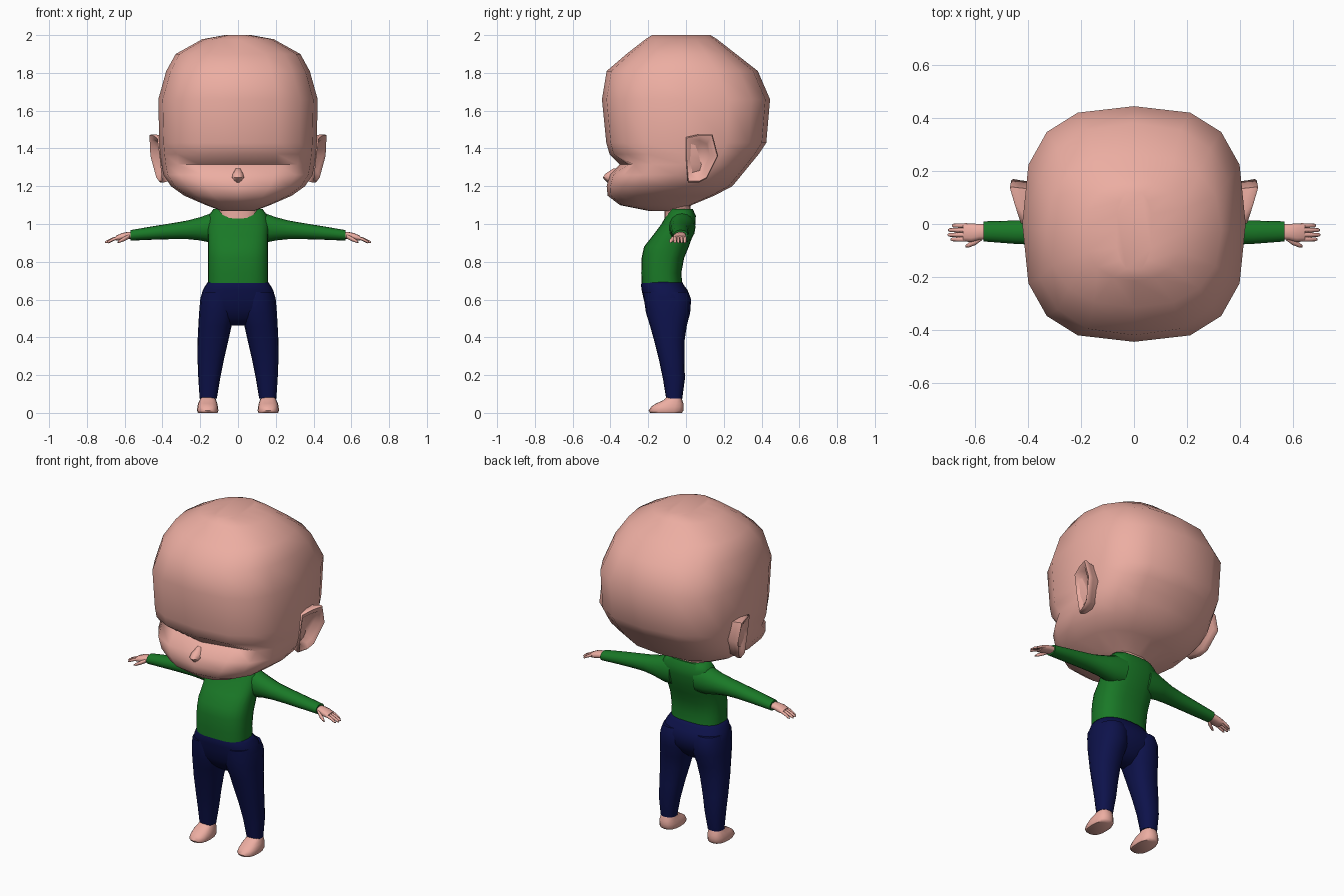
import bpy, bmesh, math
from mathutils import Vector


def material(name, color):
    m = bpy.data.materials.new(name)
    m.diffuse_color = (*color, 1)
    return m


SKIN = material("skin", (0.84, 0.42, 0.36))
GREEN = material("green_cloth", (0.01, 0.19, 0.02))
NAVY = material("navy_cloth", (0.004, 0.006, 0.07))


def ring(c, u, v, n=2.3, segs=16, axis="Z"):
    """Superellipse section at height c (axis Z: u=x, v=y; axis X: u=y, v=z)."""
    pts = []
    for i in range(segs):
        t = 2 * math.pi * i / segs
        k, s = math.cos(t), math.sin(t)
        a = (u[0] + u[1]) / 2 + (u[1] - u[0]) / 2 * math.copysign(abs(k) ** (2 / n), k)
        b = (v[0] + v[1]) / 2 + (v[1] - v[0]) / 2 * math.copysign(abs(s) ** (2 / n), s)
        pts.append(Vector((a, b, c) if axis == "Z" else (c, a, b)))
    return pts


def build(name, lofts, mat, mirror=False, sharp=60):
    """Skin each list of loops into a capped tube, all in one object."""
    bm = bmesh.new()
    for loops in lofts:
        rows = [[bm.verts.new(p) for p in loop] for loop in loops]
        for a, b in zip(rows, rows[1:]):
            for i in range(len(a)):
                j = (i + 1) % len(a)
                bm.faces.new((a[i], a[j], b[j], b[i]))
        bm.faces.new(rows[0])
        bm.faces.new(rows[-1])
    bmesh.ops.recalc_face_normals(bm, faces=bm.faces)
    me = bpy.data.meshes.new(name)
    bm.to_mesh(me)
    bm.free()
    for p in me.polygons:
        p.use_smooth = True
    me.set_sharp_from_angle(angle=math.radians(sharp))
    me.materials.append(mat)
    ob = bpy.data.objects.new(name, me)
    bpy.context.collection.objects.link(ob)
    if mirror:
        ob.modifiers.new("mirror", "MIRROR")
    return ob


# Head: z, half width, front y, back y, squareness
head_rows = [
    (2.0, .07, -.18, .13, 2.2), (1.978, .19, -.215, .165, 2.2),
    (1.90, .33, -.315, .265, 2.4), (1.81, .38, -.42, .38, 2.5),
    (1.66, .422, -.445, .445, 2.8), (1.43, .417, -.422, .425, 2.8),
    (1.37, .412, -.405, .385, 2.8), (1.315, .405, -.35, .34, 2.8),
    (1.26, .395, -.405, .295, 2.7), (1.20, .355, -.42, .245, 2.6),
    (1.15, .285, -.415, .15, 2.5), (1.10, .17, -.35, .03, 2.4),
    (1.07, .09, -.2, .0, 2.2)]
head_loops = [ring(z, (-w, w), (f, b), n) for z, w, f, b, n in head_rows]
for p in head_loops[7]:                       # eye sockets
    if .1 < abs(p.x) < .3 and p.y < -.2:
        p.y += .025
build("head", [head_loops], SKIN)

# Nose
build("nose", [[ring(z, (-w, w), (-f, -.34), 2, 10) for z, w, f in
                ((1.295, .012, .385), (1.265, .03, .43), (1.245, .035, .443), (1.22, .015, .42))]], SKIN)

# Ears: outline in y, z with the rim flaring outward toward the back
outline = [(.0, 1.46), (.07, 1.475), (.14, 1.475), (.17, 1.36), (.11, 1.24), (.07, 1.22), (.01, 1.22), (.0, 1.34)]


def ear_loop(scale, x, flare):
    cy, cz = .075, 1.36
    return [Vector((x + flare * y + .12 * (z - cz), cy + (y - cy) * scale, cz + (z - cz) * scale))
            for y, z in outline]


build("ear", [[ear_loop(.85, .34, .1), ear_loop(.95, .38, .3), ear_loop(1, .408, .28),
               ear_loop(.95, .416, .28), ear_loop(.72, .408, .25), ear_loop(.55, .395, .1)]],
      SKIN, mirror=True)

# Neck
build("neck", [[ring(z, (-w, w), (-.115, .025)) for z, w in ((1.03, .11), (1.08, .112), (1.15, .13))]], SKIN)

# Jumper body: z, half width, front y, back y
torso = [(.67, .16, -.235, -.018), (.74, .16, -.237, -.025), (.82, .16, -.235, -.01),
         (.88, .16, -.222, .015), (.94, .16, -.175, .036), (1.0, .165, -.13, .05),
         (1.045, .155, -.105, .052), (1.08, .13, -.09, .035)]
build("jumper_body", [[ring(z, (-w, w), (f, b), 2.6, 24) for z, w, f, b in torso]], GREEN)

# Sleeves: x, y range, z range
sleeve = [(.08, -.09, .05, .90, 1.068), (.14, -.09, .045, .90, 1.058), (.2, -.085, .035, .913, 1.036),
          (.27, -.083, .022, .92, 1.018), (.34, -.08, .016, .92, 1.006), (.45, -.075, .013, .917, .988),
          (.568, -.066, .01, .912, .968)]
build("sleeve", [[ring(x, (a, b), (c, d), 2.1, 16, "X") for x, a, b, c, d in sleeve]], GREEN, mirror=True)


# Hands: palm, four fingers and a thumb
def digit(path):
    return [ring(x, (y - r, y + r), (z - r, z + r), 2, 8, "X") for x, y, z, r in path]


palm = [(.55, -.058, .0, .923, .958), (.585, -.06, .0, .92, .958),
        (.615, -.068, .002, .912, .952), (.645, -.066, .0, .912, .938)]
hand = [[ring(x, (a, b), (c, d), 2.4, 12, "X") for x, a, b, c, d in palm]]
for y, length in ((-.006, .05), (-.023, .064), (-.041, .066), (-.058, .055)):
    hand.append(digit([(.63, y, .93, .009), (.635 + length / 2, y, .918, .0085),
                       (.632 + length, y, .905, .007), (.638 + length, y, .902, .003)]))
hand.append(digit([(.575, -.05, .935, .012), (.6, -.068, .922, .012),
                   (.625, -.08, .91, .009), (.637, -.084, .904, .004)]))
build("hand", hand, SKIN, mirror=True)

# Trouser hips
hips = [(.692, .16, -.235, -.02), (.675, .172, -.238, -.01), (.65, .186, -.235, .008),
        (.61, .198, -.226, .024), (.55, .2, -.212, .015), (.50, .14, -.18, -.02), (.462, .05, -.14, -.06)]
build("trouser_hips", [[ring(z, (-w, w), (f, b), 2.5, 24) for z, w, f, b in hips]], NAVY)

# Trouser legs: z, inner x, outer x, front y, back y
leg = [(.64, .03, .188, -.225, .012), (.60, .012, .2, -.222, .027), (.53, .012, .206, -.212, .022),
       (.46, .034, .21, -.19, .004), (.38, .052, .214, -.168, -.008), (.28, .075, .214, -.143, -.008),
       (.18, .095, .21, -.122, -.006), (.075, .112, .203, -.105, -.02)]
build("trouser_leg", [[ring(z, (i, o), (f, b), 2.3, 16) for z, i, o, f, b in leg]], NAVY, mirror=True)

# Feet
foot = [(0, .108, .212, -.19, -.022), (.012, .104, .217, -.198, -.014), (.032, .106, .215, -.185, -.012),
        (.05, .11, .211, -.158, -.014), (.068, .116, .203, -.118, -.02), (.09, .122, .195, -.097, -.027)]
build("foot", [[ring(z, (i, o), (f, b), 2.5, 16) for z, i, o, f, b in foot]], SKIN, mirror=True)
